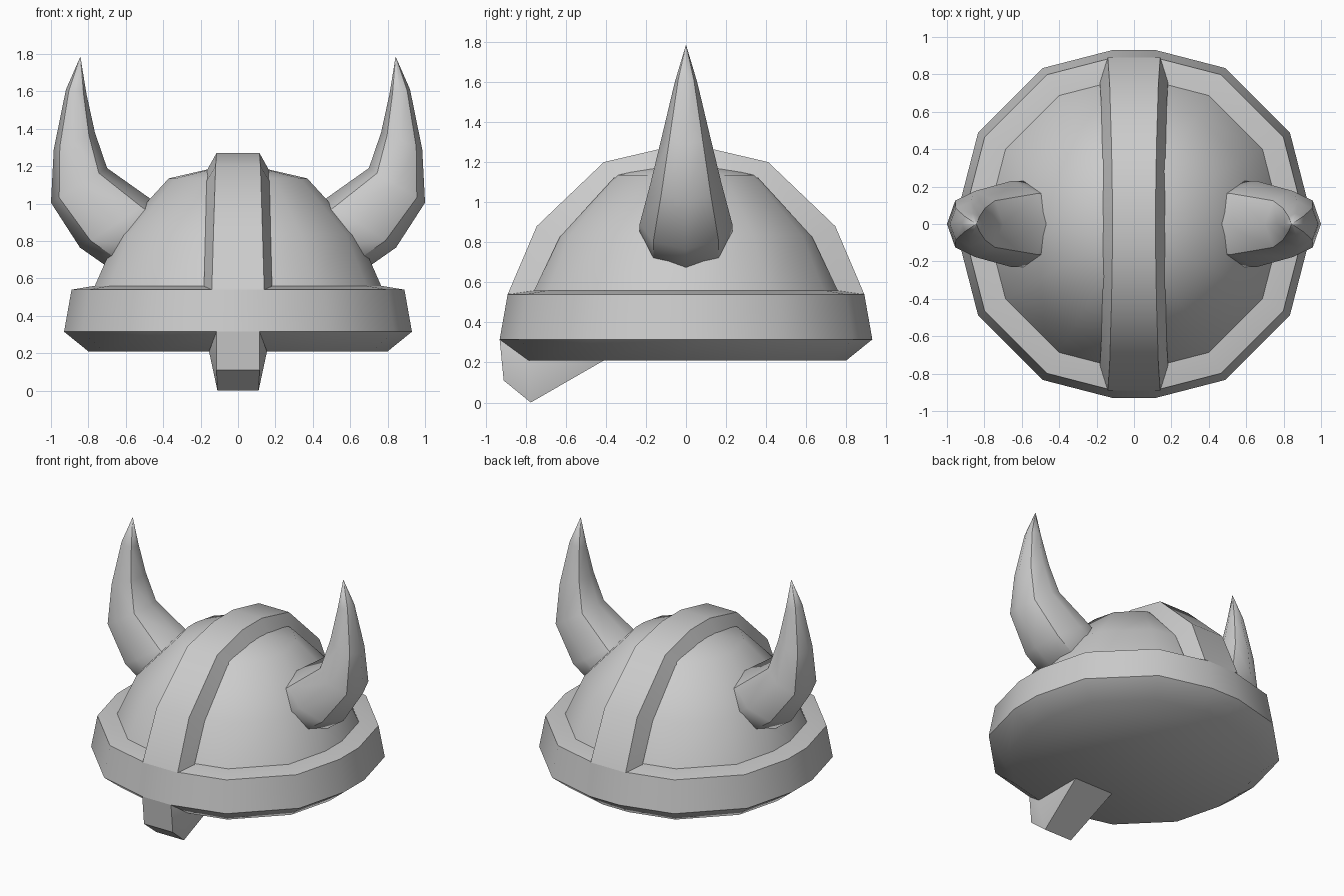
import bpy, bmesh, math

if "Cube" in bpy.data.objects:
    bpy.data.objects.remove(bpy.data.objects["Cube"])

# One quadrant of the faceted helmet outline, repeated four times
QUAD = [(0.93, 0.115), (0.834, 0.487), (0.487, 0.834), (0.115, 0.93)]
OUTLINE = []
for c, s in [(1, 0), (0, 1), (-1, 0), (0, -1)]:
    OUTLINE += [(x * c - y * s, x * s + y * c) for x, y in QUAD]


def finish(name, bm, angle=None):
    bmesh.ops.recalc_face_normals(bm, faces=bm.faces[:])
    mesh = bpy.data.meshes.new(name)
    bm.to_mesh(mesh)
    bm.free()
    obj = bpy.data.objects.new(name, mesh)
    bpy.context.collection.objects.link(obj)
    if angle:
        bpy.ops.object.select_all(action='DESELECT')
        obj.select_set(True)
        bpy.context.view_layer.objects.active = obj
        bpy.ops.object.shade_smooth_by_angle(angle=math.radians(angle))
    return obj


def loft(loops):
    """Skin a list of equal-length point loops and cap both ends."""
    bm = bmesh.new()
    rings = [[bm.verts.new(p) for p in loop] for loop in loops]
    n = len(rings[0])
    for a, b in zip(rings, rings[1:]):
        for i in range(n):
            j = (i + 1) % n
            bm.faces.new((a[i], a[j], b[j], b[i]))
    bm.faces.new(rings[0])
    bm.faces.new(rings[-1])
    return bm, rings


def turned(name, profile):
    loops = [[(x * r / 0.93, y * r / 0.93, z) for x, y in OUTLINE] for r, z in profile]
    return finish(name, loft(loops)[0], 40)


# Rim band with closed underside, and the dome
turned("rim", [(0.80, 0.21), (0.93, 0.315), (0.89, 0.54), (0.77, 0.56)])
turned("dome", [(0.77, 0.55), (0.645, 0.835), (0.37, 1.135), (0.11, 1.195)])

# Raised strip over the dome: outer y, z, half width, then inner y, z, half width
STRIP = [(0.89, 0.54, 0.14, 0.76, 0.55, 0.182),
         (0.745, 0.88, 0.13, 0.63, 0.825, 0.175),
         (0.41, 1.20, 0.12, 0.36, 1.12, 0.168),
         (0.11, 1.27, 0.115, 0.10, 1.18, 0.165)]
stations = [(-a, b, c, -d, e, f) for a, b, c, d, e, f in STRIP] + STRIP[::-1]
bm, _ = loft([[(-w, y, z), (w, y, z), (iw, iy, iz), (-iw, iy, iz)]
              for y, z, w, iy, iz, iw in stations])
finish("center_strip", bm, 36)

# Nose guard: convex wedge hanging from the front rim
bm = bmesh.new()
for x, y, z in [(0.115, -0.93, 0.315), (0.115, -0.91, 0.11), (0.11, -0.775, 0),
                (0.155, -0.41, 0.21), (0.155, -0.80, 0.21)]:
    for s in (-1, 1):
        bm.verts.new((s * x, y, z))
bmesh.ops.convex_hull(bm, input=bm.verts[:])
bmesh.ops.dissolve_limit(bm, angle_limit=0.02, verts=bm.verts[:], edges=bm.edges[:])
finish("nose_guard", bm, 30)

# Horns: octagonal sections given by inner and outer points (x, z)
HORN = [((0.26, 0.88), (0.645, 0.625)), ((0.46, 1.02), (0.845, 0.765)),
        ((0.70, 1.19), (1.0, 1.005)), ((0.765, 1.38), (0.985, 1.29)),
        ((0.81, 1.585), (0.92, 1.61)), ((0.842, 1.783), (0.844, 1.783))]
for side, label in ((1, "right"), (-1, "left")):
    loops = []
    for (ax, az), (bx, bz) in HORN:
        cx, cz, dx, dz = (ax + bx) / 2, (az + bz) / 2, (bx - ax) / 2, (bz - az) / 2
        r = math.hypot(dx, dz)
        ts = [k * math.pi / 4 for k in range(8)]
        loops.append([(side * (cx + dx * math.cos(t)), r * math.sin(t),
                       cz + dz * math.cos(t)) for t in ts])
    bm, rings = loft(loops)
    for f in bm.faces:
        f.smooth = True
    # Crisp ridges run along the four diagonal corners
    for a, b in zip(rings, rings[1:]):
        for k in (1, 3, 5, 7):
            bm.edges.get((a[k], b[k])).smooth = False
    finish(label + "_horn", bm)
